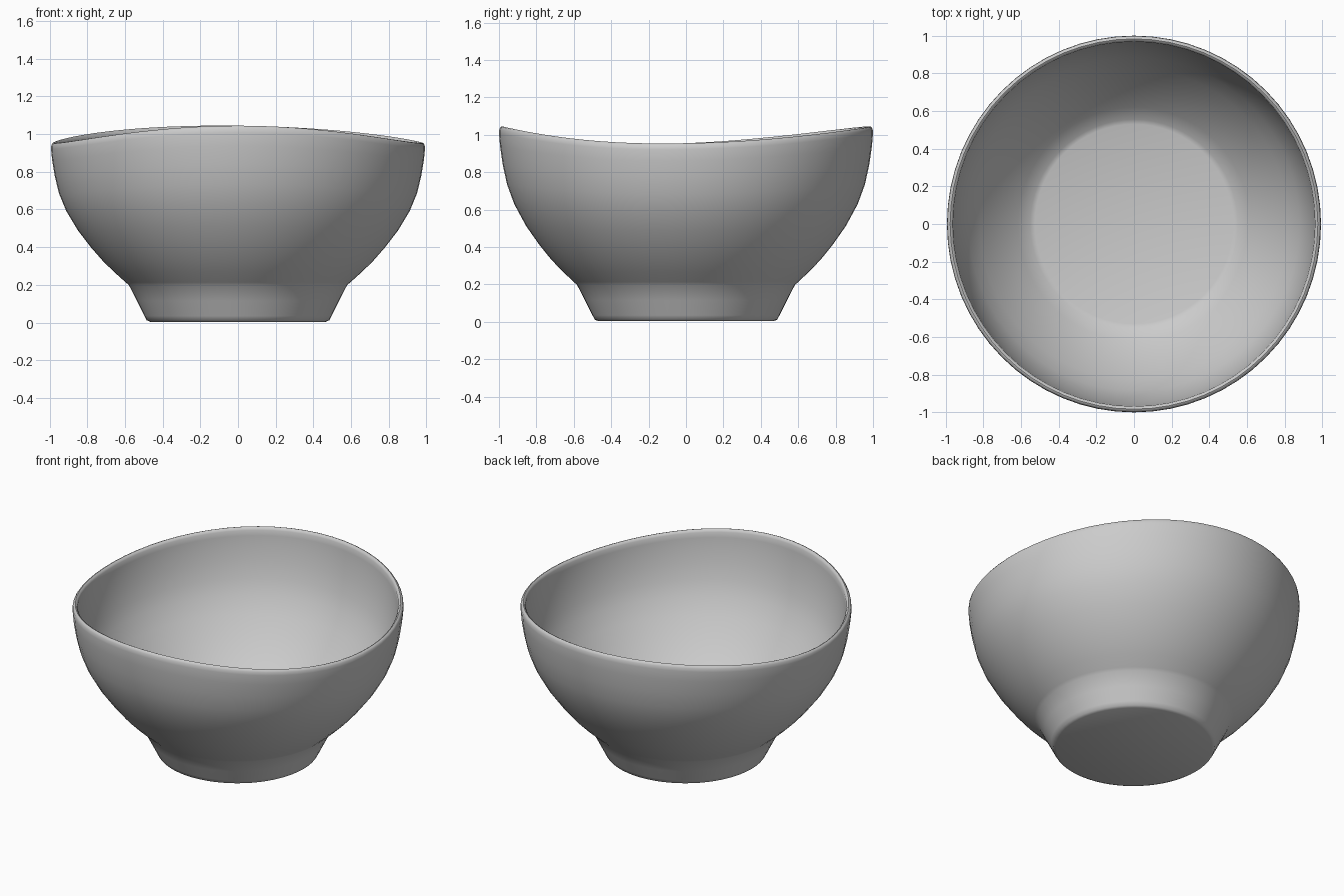
import bpy, bmesh, math

if "Cube" in bpy.data.objects:
    bpy.data.objects.remove(bpy.data.objects["Cube"])

SEGMENTS = 64

# Cross-section (radius, height): underside, foot, outer wall, rounded lip, inner wall, floor
profile = [
    (0.47, 0.004), (0.488, 0.012), (0.50, 0.035), (0.54, 0.115), (0.583, 0.198),
    (0.60, 0.213), (0.66, 0.268), (0.72, 0.328), (0.785, 0.405), (0.855, 0.50),
    (0.918, 0.61), (0.957, 0.71), (0.98, 0.81), (0.994, 0.90), (1.0, 0.965),
    (0.998, 0.986), (0.991, 0.997), (0.983, 1.0), (0.975, 0.996), (0.968, 0.983),
    (0.966, 0.95), (0.96, 0.89), (0.945, 0.80), (0.92, 0.70), (0.885, 0.61),
    (0.825, 0.51), (0.755, 0.415), (0.69, 0.338), (0.62, 0.268), (0.555, 0.213), (0.53, 0.205),
]


def rim_wave(x, y):
    """Height change of the rim: high at front and back, low at the sides."""
    return -0.045 + 0.09 * y * y + 0.025 * y * (1 - y * y) - 0.012 * x * max(y, 0)


bm = bmesh.new()
rings = []
for r, z in profile:
    ring = []
    weight = max(0.0, (z - 0.2) / 0.8) ** 1.3
    for i in range(SEGMENTS):
        a = 2 * math.pi * i / SEGMENTS
        c, s = math.cos(a), math.sin(a)
        ring.append(bm.verts.new((0.993 * r * c, r * s, z + weight * rim_wave(c, s))))
    rings.append(ring)

# Walls between rings
for lower, upper in zip(rings, rings[1:]):
    for i in range(SEGMENTS):
        j = (i + 1) % SEGMENTS
        bm.faces.new((lower[i], lower[j], upper[j], upper[i]))

# Underside and inner floor
bm.faces.new(rings[0][::-1])
bm.faces.new(rings[-1])
bmesh.ops.recalc_face_normals(bm, faces=bm.faces)

mesh = bpy.data.meshes.new("bowl")
bm.to_mesh(mesh)
bm.free()
bowl = bpy.data.objects.new("bowl", mesh)
bpy.context.collection.objects.link(bowl)

# Smooth shading
bpy.context.view_layer.objects.active = bowl
bowl.select_set(True)
bpy.ops.object.shade_smooth_by_angle(angle=math.radians(40))
